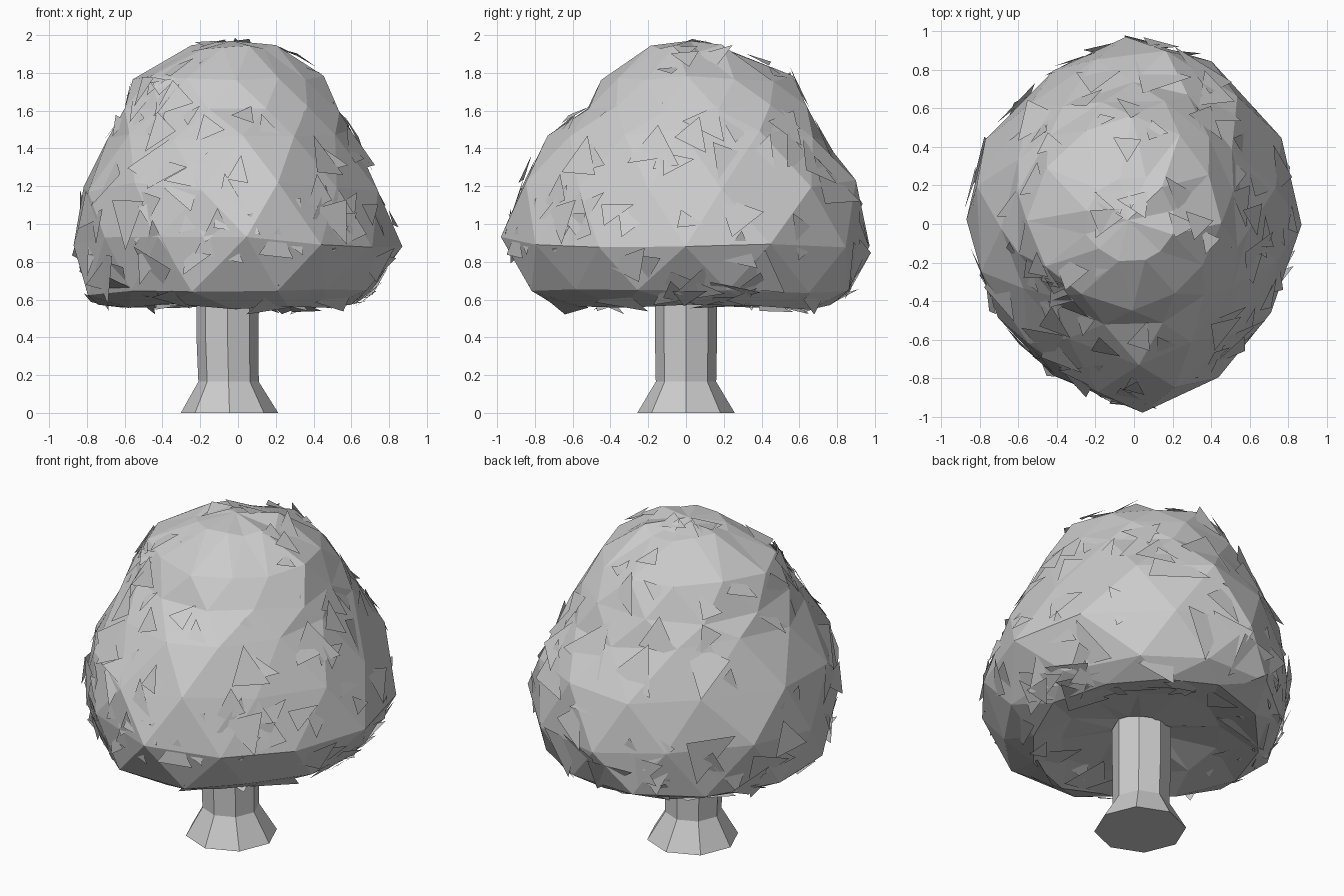
import bpy, math, random
from mathutils import Vector
from mathutils.bvhtree import BVHTree

if "Cube" in bpy.data.objects:
    bpy.data.objects.remove(bpy.data.objects["Cube"])

random.seed(7)


def make_object(name, verts, faces):
    mesh = bpy.data.meshes.new(name)
    mesh.from_pydata(verts, [], faces)
    mesh.update()
    obj = bpy.data.objects.new(name, mesh)
    bpy.context.collection.objects.link(obj)
    return obj


# Trunk: octagonal column with a flared foot
verts, faces = [], []
levels = [(0, -0.045, 0.258), (0.165, -0.05, 0.16), (0.38, -0.055, 0.164), (0.72, -0.055, 0.166)]
for z, cx, r in levels:
    for i in range(8):
        a = math.tau * i / 8
        verts.append((cx + r * math.cos(a), r * math.sin(a), z))
for k in range(len(levels) - 1):
    for i in range(8):
        j = (i + 1) % 8
        faces.append((k * 8 + i, k * 8 + j, k * 8 + 8 + j, k * 8 + 8 + i))
faces += [tuple(range(7, -1, -1)), tuple(range(24, 32))]
make_object("trunk", verts, faces)

# Canopy: irregular staggered rings, each given as z, x min, x max, y min, y max
N = 12
rings = [
    (0.65, -0.22, 0.11, -0.16, 0.16),
    (0.61, -0.50, 0.38, -0.48, 0.50),
    (0.56, -0.72, 0.58, -0.66, 0.77),
    (0.64, -0.83, 0.71, -0.86, 0.89),
    (0.91, -0.865, 0.86, -0.97, 0.96),
    (1.20, -0.82, 0.75, -0.90, 0.89),
    (1.47, -0.69, 0.60, -0.73, 0.74),
    (1.61, -0.63, 0.54, -0.54, 0.66),
    (1.77, -0.54, 0.44, -0.45, 0.55),
    (1.93, -0.26, 0.21, -0.20, 0.25),
]
verts, faces = [], []
for k, (z, x0, x1, y0, y1) in enumerate(rings):
    for i in range(N):
        a = math.tau * (i + 0.5 * (k % 2) + random.uniform(-0.1, 0.1)) / N
        c, s = math.cos(a), math.sin(a)
        # the plan is narrower towards the front corners and the back left
        diagonal = math.sin(2 * a) ** 2
        m = 1.015 + random.uniform(-0.025, 0.02)
        m -= diagonal * (0.07 if s < 0 else 0.04 if c < 0 else 0)
        jitter = random.uniform(-0.035, 0.035) if 3 < k < 8 else random.uniform(-0.02, 0.02)
        if k == 3:
            jitter += 0.02 if s < -0.5 else -0.01
        x = m * c * (x1 if c > 0 else -x0)
        y = m * s * (y1 if s > 0 else -y0)
        verts.append((x, max(min(y, 0.98), -0.98), z + jitter))
for k in range(len(rings) - 1):
    for i in range(N):
        j = (i + 1) % N
        a, b, c, d = k * N + i, k * N + j, k * N + N + i, k * N + N + j
        faces += [(a, b, c), (b, d, c)] if k % 2 == 0 else [(a, d, c), (a, b, d)]
verts.append((-0.03, 0.02, 1.97))
top = len(verts) - 1
faces += [((len(rings) - 1) * N + i, (len(rings) - 1) * N + (i + 1) % N, top) for i in range(N)]
canopy = make_object("canopy", verts, faces)

# Leaf shards: loose triangles hugging the canopy, corners just above or below it
tree = BVHTree.FromPolygons([Vector(v) for v in verts], faces)
outer = [p for p in canopy.data.polygons if p.index >= 2 * N]
verts, faces = [], []
for p in random.choices(outer, weights=[p.area ** 0.6 for p in outer], k=170):
    corners = [canopy.data.vertices[i].co for i in p.vertices]
    w = [random.random() + 0.1 for _ in range(3)]
    centre = sum((c * f for c, f in zip(corners, w)), Vector()) / sum(w)
    n = p.normal
    u = n.orthogonal().normalized()
    v = n.cross(u)
    size = random.uniform(0.07, 0.13) if centre.z > 1.5 else random.uniform(0.1, 0.2)
    turn = random.uniform(0, math.tau)
    for i in range(3):
        a = turn + i * math.tau / 3 + random.uniform(-0.4, 0.4)
        q = centre + (u * math.cos(a) + v * math.sin(a)) * size * random.uniform(0.7, 1.2)
        near, normal, _, _ = tree.find_nearest(q)
        q = near.lerp(q, 0.35) + n * random.uniform(-0.018, 0.035)
        q.z = min(max(q.z, 0.48), 2.0)
        q.y = min(max(q.y, -0.98), 0.98)
        q.x = min(max(q.x, -0.88), 0.88)
        verts.append(q)
    faces.append((len(verts) - 3, len(verts) - 2, len(verts) - 1))
make_object("leaf_shards", verts, faces)
